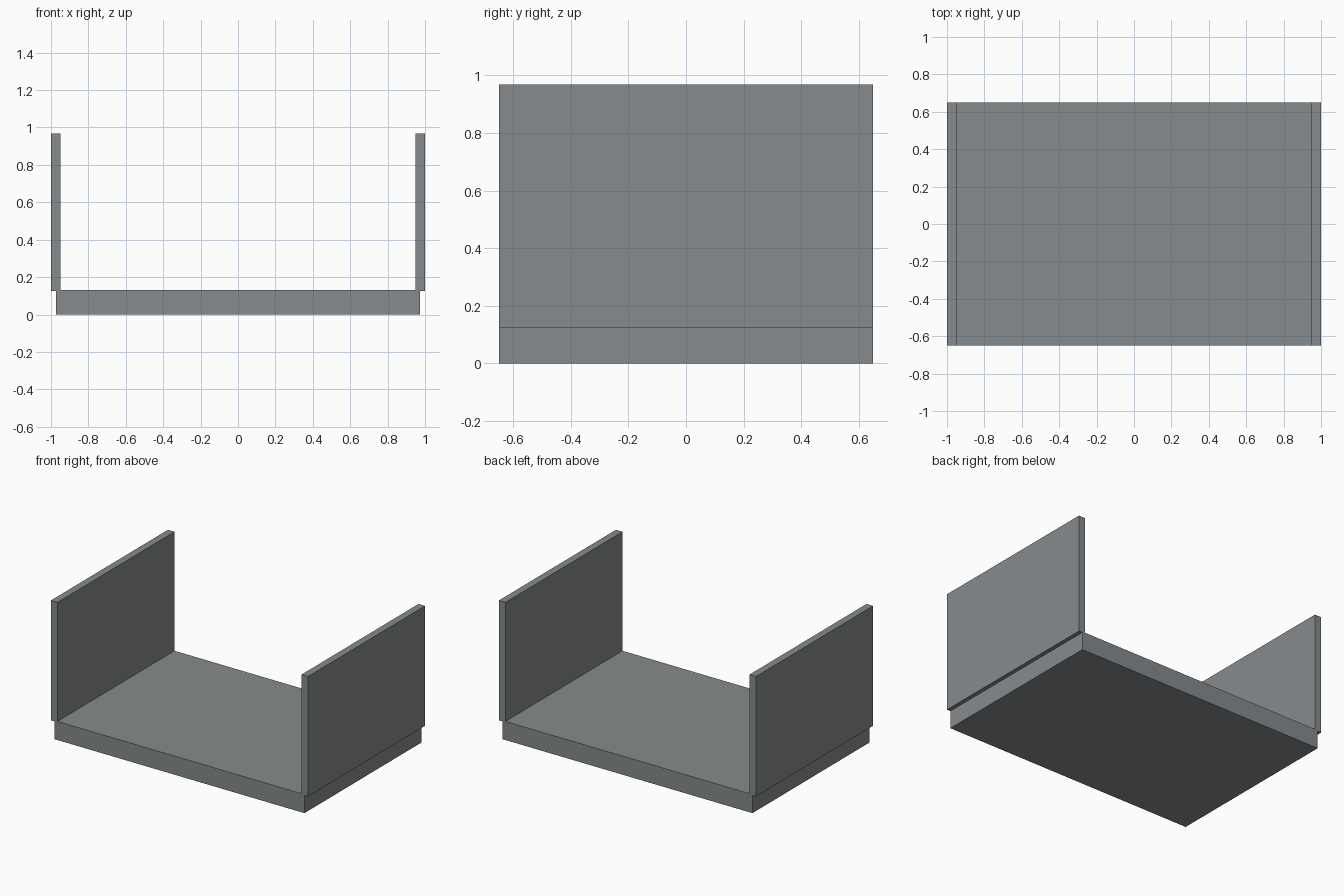
import bpy

if "Cube" in bpy.data.objects:
    bpy.data.objects.remove(bpy.data.objects["Cube"])

DEPTH = 1.3

# Dark slate grey shared by all parts
slate = bpy.data.materials.new("slate_grey")
slate.diffuse_color = (0.238, 0.256, 0.266, 1.0)
slate.use_nodes = True
slate.node_tree.nodes["Principled BSDF"].inputs["Base Color"].default_value = slate.diffuse_color


def box(name, x0, x1, z0, z1):
    """Axis-aligned box spanning the full depth of the model."""
    bpy.ops.mesh.primitive_cube_add(size=1, location=((x0 + x1) / 2, 0, (z0 + z1) / 2))
    obj = bpy.context.object
    obj.name = name
    obj.scale = (x1 - x0, DEPTH, z1 - z0)
    bpy.ops.object.transform_apply(location=False, rotation=False, scale=True)
    obj.data.materials.append(slate)
    return obj


# Thick floor slab
box("floor_slab", -0.972, 0.972, 0.0, 0.131)

# Thin side walls, slightly overhanging the slab
box("left_wall", -1.0, -0.949, 0.125, 0.968)
box("right_wall", 0.949, 1.0, 0.125, 0.968)
